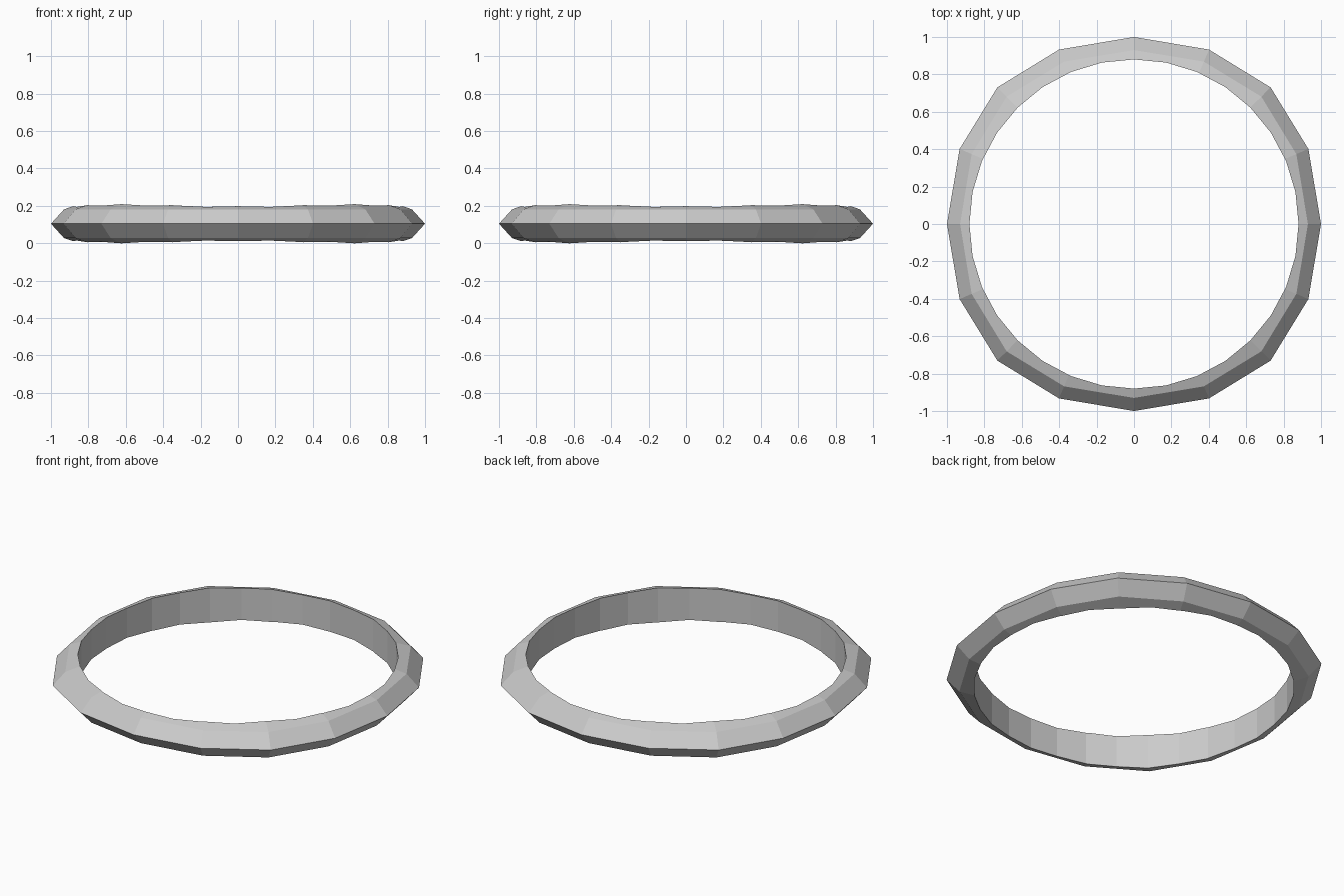
import bpy, bmesh, math

if "Cube" in bpy.data.objects:
    bpy.data.objects.remove(bpy.data.objects["Cube"])

MID_Z = 0.104
# angle offset (deg) and outer radius of the rail within one quarter turn
QUARTER = [(0, 1.0), (23.3, 1.015), (45, 1.033), (66.7, 1.015)]
# faceted cross-section: (depth inward from the outer edge, height)
SECTION = [(0, 0), (0.07, 0.077), (0.2, 0.1205), (0.2, -0.1205), (0.07, -0.077)]

# ring body: sixteen-sided sweep of the section
bm = bmesh.new()
loops = []
for q in range(4):
    for ang, r in QUARTER:
        a = math.radians(ang + 90 * q)
        loops.append([bm.verts.new(((r - d) * math.cos(a), (r - d) * math.sin(a), MID_Z + h))
                      for d, h in SECTION])
n = len(SECTION)
for i, cur in enumerate(loops):
    nxt = loops[(i + 1) % len(loops)]
    for j in range(n):
        k = (j + 1) % n
        bm.faces.new((cur[j], nxt[j], nxt[k], cur[k]))
bmesh.ops.recalc_face_normals(bm, faces=bm.faces)
mesh = bpy.data.meshes.new("ring")
bm.to_mesh(mesh)
bm.free()
ring = bpy.data.objects.new("ring", mesh)
bpy.context.collection.objects.link(ring)

# round bore through the ring
bpy.ops.mesh.primitive_cylinder_add(vertices=32, radius=0.88, depth=1, location=(0, 0, MID_Z))
bore = bpy.context.object
bore.name = "bore_cutter"
bore.hide_render = True

cut = ring.modifiers.new("bore", 'BOOLEAN')
cut.operation = 'DIFFERENCE'
cut.solver = 'EXACT'
cut.object = bore
bpy.context.view_layer.objects.active = ring
bpy.ops.object.modifier_apply(modifier=cut.name)
bpy.data.objects.remove(bore)
